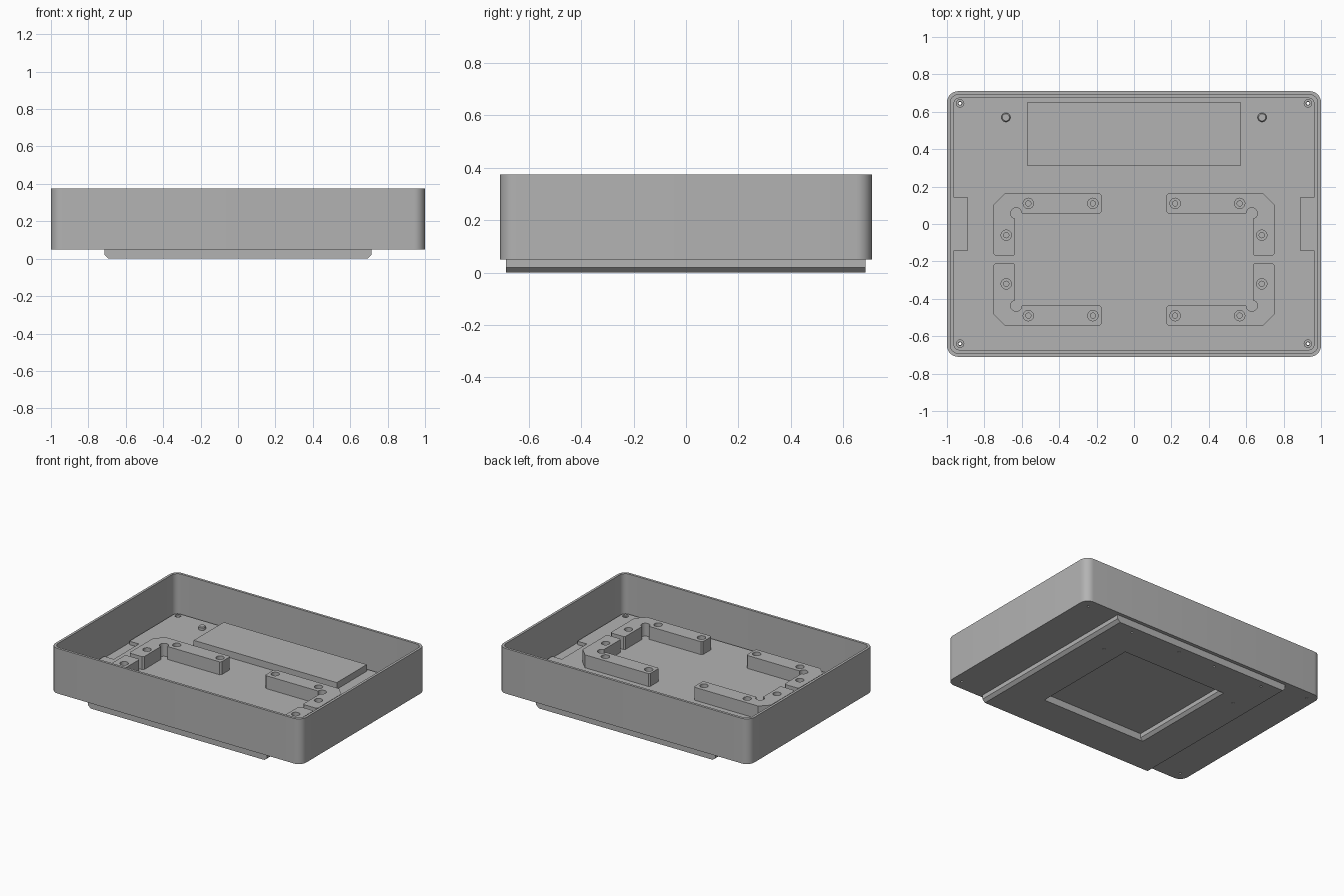
import bpy, bmesh, math

cube = bpy.data.objects.get("Cube")
if cube:
    bpy.data.objects.remove(cube, do_unlink=True)

grey = bpy.data.materials.new("neutral_grey")
grey.use_nodes = True
grey.diffuse_color = (0.45, 0.45, 0.45, 1)
grey.node_tree.nodes["Principled BSDF"].inputs["Base Color"].default_value = (0.45, 0.45, 0.45, 1)


def circle(x, y, r, n=24):
    return [(x + r * math.cos(math.tau * i / n), y + r * math.sin(math.tau * i / n)) for i in range(n)]


def rect(x0, x1, y0, y1, r=0.0, n=8):
    """Rectangle outline, with arcs at the corners when r is set."""
    if not r:
        return [(x0, y0), (x1, y0), (x1, y1), (x0, y1)]
    pts = []
    corners = [(x1 - r, y1 - r), (x0 + r, y1 - r), (x0 + r, y0 + r), (x1 - r, y0 + r)]
    for k, (cx, cy) in enumerate(corners):
        for i in range(n + 1):
            a = math.pi / 2 * (k + i / n)
            pts.append((cx + r * math.cos(a), cy + r * math.sin(a)))
    return pts


def prism(name, layers):
    """Solid from stacked (outline, z) layers with equal point counts."""
    bm = bmesh.new()
    rings = [[bm.verts.new((x, y, z)) for x, y in pts] for pts, z in layers]
    bm.faces.new(rings[0][::-1])
    bm.faces.new(rings[-1])
    for a, b in zip(rings, rings[1:]):
        for i in range(len(a)):
            j = (i + 1) % len(a)
            bm.faces.new((a[i], a[j], b[j], b[i]))
    bmesh.ops.recalc_face_normals(bm, faces=bm.faces[:])
    mesh = bpy.data.meshes.new(name)
    bm.to_mesh(mesh)
    bm.free()
    obj = bpy.data.objects.new(name, mesh)
    bpy.context.collection.objects.link(obj)
    mesh.materials.append(grey)
    return obj


def activate(obj):
    bpy.ops.object.select_all(action='DESELECT')
    obj.select_set(True)
    bpy.context.view_layer.objects.active = obj


def cut(obj, *layers):
    """Subtract a temporary solid from a part."""
    cutter = prism("cutter", layers)
    cutter.hide_render = True
    activate(obj)
    mod = obj.modifiers.new("cut", 'BOOLEAN')
    mod.operation = 'DIFFERENCE'
    mod.solver = 'EXACT'
    mod.object = cutter
    bpy.ops.object.modifier_apply(modifier=mod.name)
    bpy.data.objects.remove(cutter, do_unlink=True)


def smooth(obj):
    activate(obj)
    bpy.ops.object.shade_smooth_by_angle(angle=math.radians(30))


def drill(obj, x, y, r, z0, z1):
    c = circle(x, y, r, 16)
    cut(obj, (c, z0), (c, z1))


BASE, FLOOR, DECK, RIM = 0.05, 0.07, 0.095, 0.375
corner_screws = [(sx * 0.93, y) for sx in (-1, 1) for y in (0.645, -0.64)]
plate_holes = [(sx * x, y) for sx in (-1, 1) for x in (0.15, 0.55) for y in (0.635, 0.35)]

# Open tray with thin walls
tray = prism("tray", [(rect(-1, 1, -0.71, 0.71, 0.06), BASE), (rect(-1, 1, -0.71, 0.71, 0.06), RIM)])
inside = rect(-0.982, 0.982, -0.692, 0.692, 0.045)
cut(tray, (inside, FLOOR), (inside, RIM + 0.1))
for x, y in corner_screws:
    drill(tray, x, y, 0.008, 0, 0.2)
smooth(tray)

# Inner deck with side notches and counterbored corner holes
outline = rect(-0.966, 0.966, -0.676, 0.676, 0.035)
deck = prism("inner_deck", [(outline, FLOOR), (outline, DECK)])
for s in (-1, 1):
    notch = rect(*sorted((s * 0.89, s * 1.1)), -0.143, 0.143)
    cut(deck, (notch, 0), (notch, 0.2))
for x, y in corner_screws:
    drill(deck, x, y, 0.02, DECK - 0.012, 0.2)
    drill(deck, x, y, 0.01, 0, 0.2)
smooth(deck)

# Foot plate: bevelled along both long sides, with a square pocket underneath
foot = prism("foot_plate", [
    (rect(-0.693, 0.693, -0.688, 0.685), 0),
    (rect(-0.714, 0.714, -0.688, 0.685), 0.02),
    (rect(-0.714, 0.714, -0.688, 0.685), BASE)])
cut(foot,
    (rect(-0.42, 0.42, -0.41, 0.41), -0.001),
    (rect(-0.40, 0.40, -0.41, 0.41), 0.02),
    (rect(-0.40, 0.40, -0.41, 0.41), 0.1))
for x, y in plate_holes:
    drill(foot, x, y, 0.008, -0.1, 0.04)
smooth(foot)

# Flat block at the back of the deck
block = rect(-0.57, 0.57, 0.31, 0.652)
prism("rear_block", [(block, DECK), (block, DECK + 0.048)])

# Locating pegs beside the block
for s, side in ((-1, "right"), (1, "left")):
    peg = prism("peg_" + side, [
        (circle(s * 0.685, 0.57, 0.024), DECK),
        (circle(s * 0.685, 0.57, 0.024), DECK + 0.018),
        (circle(s * 0.685, 0.57, 0.019), DECK + 0.023)])
    smooth(peg)

# Four L-shaped corner brackets, mirrored in both directions
TOP = DECK + 0.093
MID = -0.19
profile = [(0.69, 0.165), (0.75, 0.105), (0.75, -0.16), (0.74, -0.17), (0.645, -0.17),
           (0.635, -0.16), (0.635, 0.055), (0.185, 0.055), (0.175, 0.065),
           (0.175, 0.155), (0.185, 0.165)]
bolts = [(0.565, 0.11), (0.22, 0.11), (0.683, -0.06)]
for sx, side in ((-1, "right"), (1, "left")):
    for back in (True, False):
        def place(p):
            return (sx * p[0], p[1] if back else 2 * MID - p[1])
        pts = [place(p) for p in profile]
        name = ("back_" if back else "front_") + side + "_bracket"
        bracket = prism(name, [(pts, DECK), (pts, TOP)])
        # Round corner relief and counterbored bolt holes
        drill(bracket, *place((0.63, 0.057)), 0.03, 0, 1)
        for b in bolts:
            drill(bracket, *place(b), 0.028, TOP - 0.03, 1)
            drill(bracket, *place(b), 0.014, 0, 1)
        smooth(bracket)
